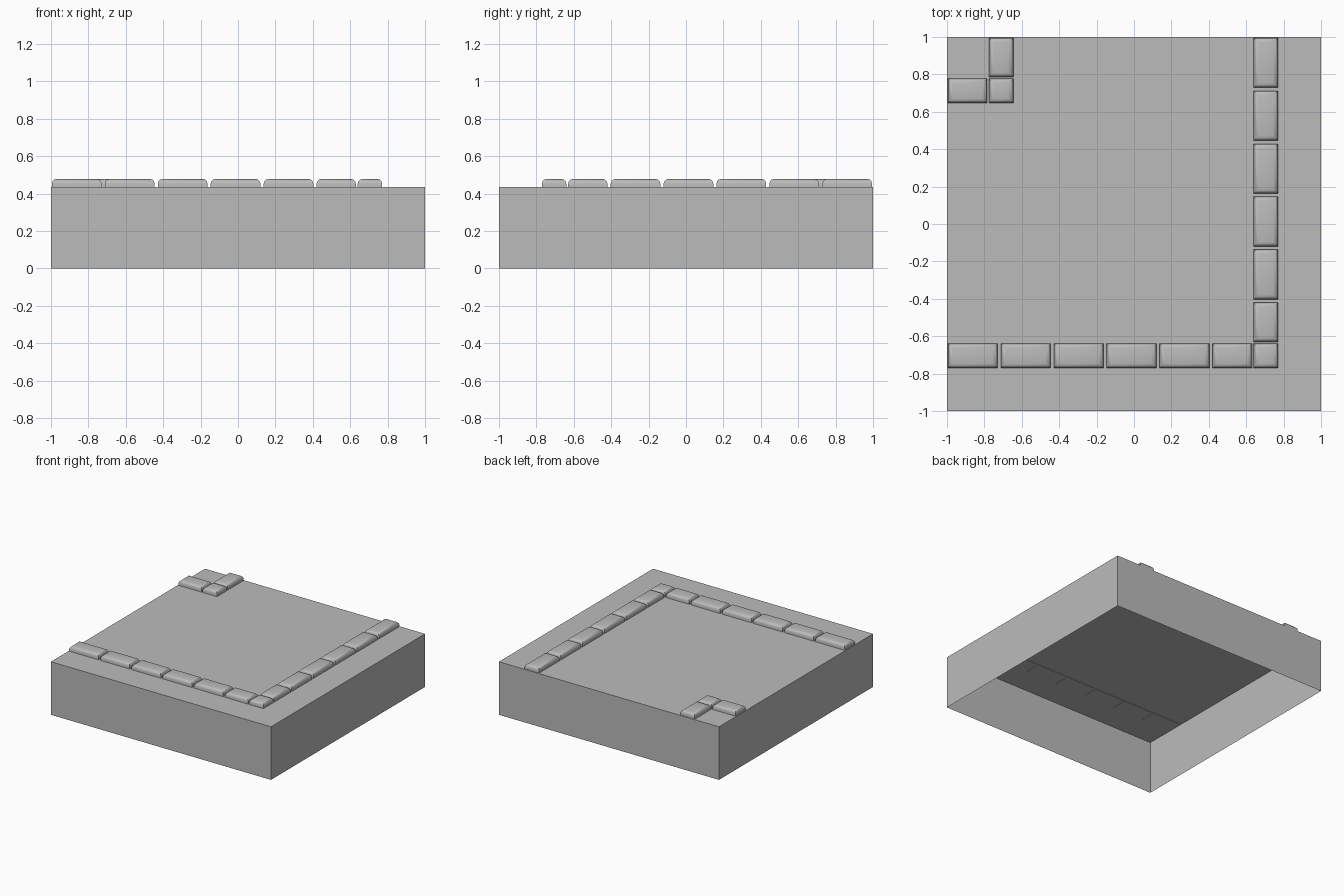
import bpy
import bmesh
from mathutils import Matrix

old = bpy.data.objects.get("Cube")
if old:
    bpy.data.objects.remove(old, do_unlink=True)

GROUND = 0.436      # height of the floor surface
STONE_TOP = 0.478
SINK = 0.004        # how far the stones sit into the floor
LANE = 0.705        # distance of each kerb line from the centre
WIDTH = 0.13

stone_grey = bpy.data.materials.new("stone grey")
stone_grey.use_nodes = True
colour = (0.5, 0.5, 0.5, 1)
stone_grey.diffuse_color = colour
stone_grey.node_tree.nodes["Principled BSDF"].inputs["Base Color"].default_value = colour


def make_box(name, x, y, z):
    """Box between the given (low, high) ranges, returned with an open bmesh."""
    bm = bmesh.new()
    bmesh.ops.create_cube(bm, size=1)
    size = (x[1] - x[0], y[1] - y[0], z[1] - z[0])
    centre = (sum(x) / 2, sum(y) / 2, sum(z) / 2)
    bmesh.ops.transform(bm, verts=bm.verts,
                        matrix=Matrix.Translation(centre) @ Matrix.Diagonal((*size, 1)))
    return bm


def finish(bm, name):
    bmesh.ops.recalc_face_normals(bm, faces=bm.faces)
    mesh = bpy.data.meshes.new(name)
    bm.to_mesh(mesh)
    bm.free()
    mesh.materials.append(stone_grey)
    obj = bpy.data.objects.new(name, mesh)
    bpy.context.collection.objects.link(obj)
    return obj


def kerb_stone(name, x, y):
    """Paving stone with rounded upper edges."""
    bm = make_box(name, x, y, (GROUND - SINK, STONE_TOP))
    top = [e for e in bm.edges if all(v.co.z > GROUND for v in e.verts)]
    bmesh.ops.bevel(bm, geom=top, offset=0.026, segments=3, profile=0.5,
                    affect='EDGES', clamp_overlap=True)
    stones.append(finish(bm, name))


def across(centre):
    return (centre - WIDTH / 2, centre + WIDTH / 2)


# Ground block: a thin shell open underneath
bm = make_box("ground_block", (-1, 1), (-1, 1), (0, GROUND))
bm.normal_update()
bmesh.ops.delete(bm, geom=[f for f in bm.faces if f.normal.z < -0.5], context='FACES_ONLY')
finish(bm, "ground_block")

# Long kerb: five full stones and one short stone on each arm
stones = []
for i in range(6):
    start = -0.995 + 0.283 * i
    end = start + 0.266 if i < 5 else 0.63
    kerb_stone(f"front_kerb_stone_{i + 1}", (start, end), across(-LANE))
    kerb_stone(f"side_kerb_stone_{i + 1}", across(LANE), (-end, -start))
kerb_stone("front_corner_stone", across(LANE), across(-LANE))

# Short kerb in the opposite corner
kerb_stone("back_corner_stone", across(-0.71), across(0.712))
kerb_stone("back_kerb_stone_side", (-0.995, -0.785), across(0.712))
kerb_stone("back_kerb_stone_end", across(-0.71), (0.785, 0.995))

# Soft shading over the rounded edges
bpy.ops.object.select_all(action='DESELECT')
for stone in stones:
    stone.select_set(True)
bpy.context.view_layer.objects.active = stones[0]
bpy.ops.object.shade_smooth_by_angle(angle=0.7)
